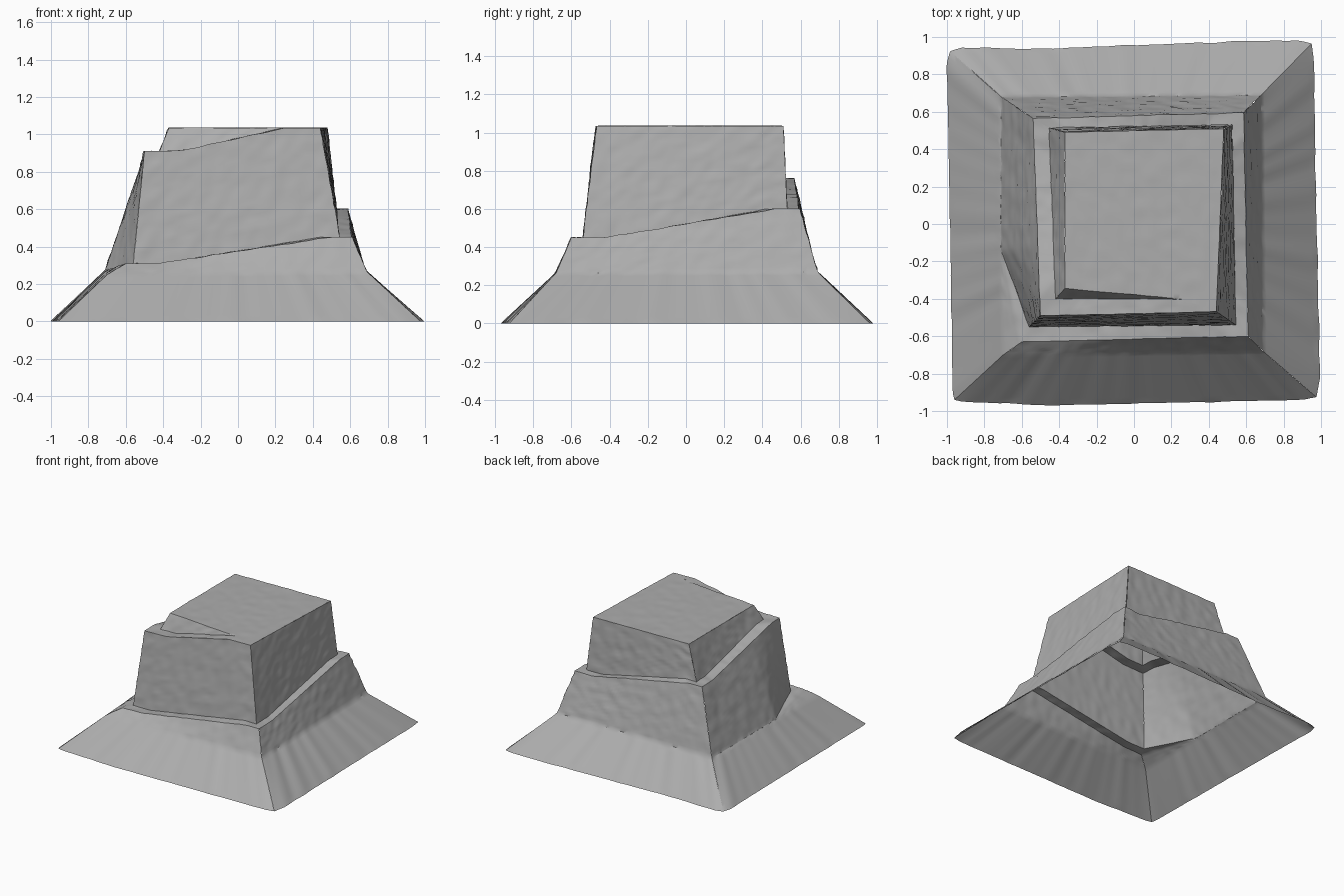
import bpy, bmesh
from mathutils import Vector, noise

if "Cube" in bpy.data.objects:
    bpy.data.objects.remove(bpy.data.objects["Cube"])

N = 56            # samples along each side
STEP = 0.03       # row spacing up the slope
TOP = 1.035
bm = bmesh.new()


def resample(pts):
    """Evenly spaced samples along a polyline."""
    pts = [Vector(p) for p in pts]
    lens = [(b - a).length for a, b in zip(pts, pts[1:])]
    total, out = sum(lens), []
    for i in range(N + 1):
        d, k = total * i / N, 0
        while k < len(lens) - 1 and d > lens[k]:
            d -= lens[k]
            k += 1
        out.append(pts[k].lerp(pts[k + 1], min(1, d / lens[k])))
    return out


def strip(*rows):
    """Skin between successive rails, subdividing by distance."""
    rails = [resample(r) for r in rows]
    for lo, hi in zip(rails, rails[1:]):
        widest = max((a - b).length for a, b in zip(lo, hi))
        m = max(1, round(widest / STEP))
        grid = [[bm.verts.new(a.lerp(b, j / m)) for a, b in zip(lo, hi)] for j in range(m + 1)]
        for r0, r1 in zip(grid, grid[1:]):
            for i in range(N):
                bm.faces.new((r0[i], r0[i + 1], r1[i + 1], r1[i]))


def ramp(a, b):
    """Ramp edge with a short level landing at each end."""
    a, b = Vector(a), Vector(b)
    p, q = a.lerp(b, 0.14), a.lerp(b, 0.9)
    p.z, q.z = a.z, b.z
    return [a, p, q, b]


# corners: base, slope break, ramp outer / inner, top
b_fl, b_fr, b_br, b_bl = (-.96, -.94, 0), (.975, -.925, 0), (.95, .965, 0), (-.985, .925, 0)
m_fl, m_fr, m_br, m_bl = (-.70, -.70, .25), (.69, -.68, .265), (.68, .69, .27), (-.71, .68, .27)
o0, o1, o2, o3, o4 = (-.60, -.63, .31), (.61, -.60, .45), (.585, .595, .60), (-.54, .565, .76), (-.50, -.49, .91)
i0, i1, i2, i3, i4 = (-.56, -.55, .31), (.545, -.54, .45), (.525, .53, .60), (-.455, .515, .76), (-.42, -.40, .91)
t_fl, t_fr, t_br, t_bl = (-.37, -.345, TOP), (.44, -.468, TOP), (.48, .51, TOP), (-.37, .49, TOP)
end_out, end_in = (.25, -.474, TOP), (.25, -.40, TOP)

base_f = [b_fl, (-.92, -.95, 0), (-.45, -.97, 0), (.9, -.94, 0), b_fr]
base_r = [b_fr, (.995, -.82, 0), (.97, .3, 0), (.962, .88, 0), b_br]
base_b = [b_br, (.9, .98, 0), (.65, .98, 0), (-.55, .935, 0), (-.92, .945, 0), b_bl]
base_l = [b_bl, (-1, .87, 0), (-.98, -.2, 0), (-.97, -.9, 0), b_fl]
top_f = [t_fl, end_in, t_fr]

# front: first ramp, wall, then the last ramp running out on the top
strip(base_f, [m_fl, m_fr], ramp(o0, o1), ramp(i0, i1),
      [o4, (-.3, -.487, .915), end_out, t_fr],
      [i4, (-.28, -.40, .915), end_in, t_fr], top_f)
# right and back: slope, ramp, wall
strip(base_r, [m_fr, m_br], ramp(o1, o2), ramp(i1, i2), [t_fr, t_br])
strip(base_b, [m_br, m_bl], ramp(o2, o3), ramp(i2, i3), [t_br, t_bl])
# left: foot of the wall bends in to meet the start of the first ramp
strip(base_l, [m_bl, (-.715, -.1, .27), m_fl], [m_bl, (-.712, -.12, .272), o0],
      [m_bl, (-.71, -.14, .275), i0], ramp(o3, o4), ramp(i3, i4), [t_bl, t_fl])
# flat summit
strip(top_f, [t_bl, t_br])

bmesh.ops.remove_doubles(bm, verts=bm.verts, dist=0.003)
bm.normal_update()

# rough earth surface: slanting ripples on walls and summit, downhill ridges on the slope
moves = []
for v in bm.verts:
    p = v.co
    if p.z < .27:
        n = noise.noise(Vector((p.x, p.y, 0)) / max(abs(p.x), abs(p.y)) * 8)
        amp = 0.008
    else:
        s = p.x + p.y
        n = noise.noise(Vector((s * 9, (p.x - p.y) * 9, p.z * 26 - s * 8)))
        amp = 0.003 if p.z > TOP - .001 else 0.006
    d = v.normal * n * amp
    if p.z < .001:
        d.z = 0
    moves.append(d)
for v, d in zip(bm.verts, moves):
    v.co += d

mesh = bpy.data.meshes.new("spiral_path_hill")
bm.to_mesh(mesh)
bm.free()
hill = bpy.data.objects.new("spiral_path_hill", mesh)
bpy.context.collection.objects.link(hill)
bpy.context.view_layer.objects.active = hill
hill.select_set(True)
bpy.ops.object.shade_smooth_by_angle(angle=0.62)

# dark grey stone
stone = bpy.data.materials.new("dark_grey_stone")
stone.diffuse_color = (0.42, 0.42, 0.42, 1)
stone.use_nodes = True
stone.node_tree.nodes["Principled BSDF"].inputs["Base Color"].default_value = stone.diffuse_color
mesh.materials.append(stone)
